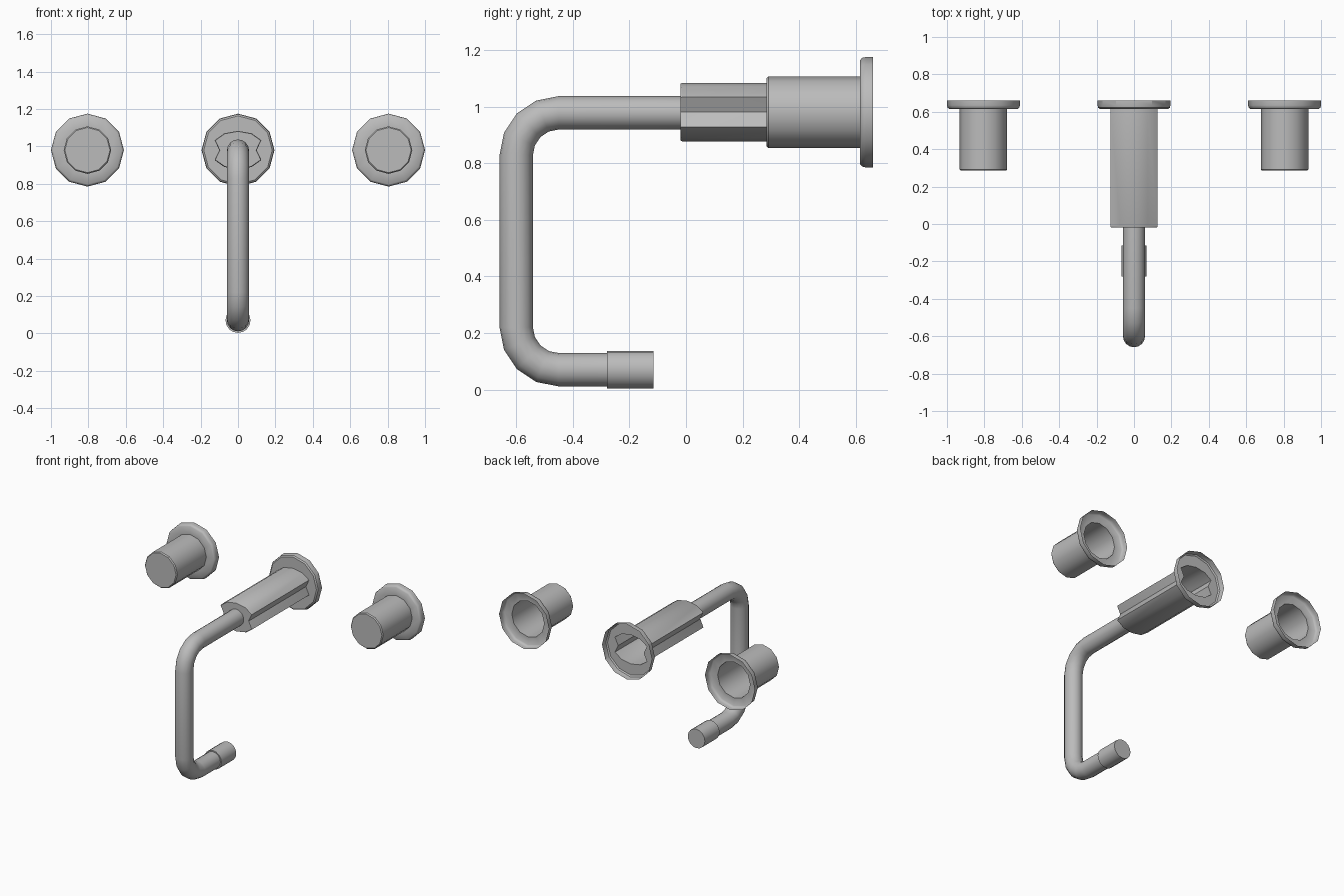
import bpy, bmesh
from math import sin, cos, pi, radians
from mathutils import Vector

cube = bpy.data.objects.get("Cube")
if cube:
    bpy.data.objects.remove(cube, do_unlink=True)

metal = bpy.data.materials.new("brushed grey metal")
metal.use_nodes = True
GREY = (0.5, 0.5, 0.5, 1)
metal.diffuse_color = GREY
metal.node_tree.nodes["Principled BSDF"].inputs["Base Color"].default_value = GREY
AXIS_Z = 0.98


def loft(name, rings, cap_start=True, cap_end=False, angle=40):
    """Skin a list of equal point rings."""
    bm = bmesh.new()
    loops = [[bm.verts.new(p) for p in ring] for ring in rings]
    n = len(loops[0])
    for a, b in zip(loops, loops[1:]):
        for i in range(n):
            j = (i + 1) % n
            bm.faces.new((a[i], a[j], b[j], b[i]))
    if cap_start:
        bm.faces.new(loops[0][::-1])
    if cap_end:
        bm.faces.new(loops[-1])
    bmesh.ops.recalc_face_normals(bm, faces=bm.faces)
    mesh = bpy.data.meshes.new(name)
    bm.to_mesh(mesh)
    bm.free()
    mesh.materials.append(metal)
    ob = bpy.data.objects.new(name, mesh)
    bpy.context.collection.objects.link(ob)
    bpy.ops.object.select_all(action="DESELECT")
    bpy.context.view_layer.objects.active = ob
    ob.select_set(True)
    bpy.ops.object.shade_smooth_by_angle(angle=radians(angle))
    return ob


def circle(r, n):
    return [(r * cos(2 * pi * i / n), r * sin(2 * pi * i / n)) for i in range(n)]


def place(section, x, y, scale=1):
    return [Vector((x + u * scale, y, AXIS_Z + v * scale)) for u, v in section]


def flange(x):
    # turned rim, open at the wall side
    return [place(circle(r, 12), x, y) for r, y in
            ((0.183, 0.615), (0.192, 0.622), (0.195, 0.635), (0.195, 0.66))]


# Side handles: hollow barrels with a flange
barrel = circle(0.127, 12)
for name, x in (("left_handle", 0.805), ("right_handle", -0.805)):
    rings = [place(barrel, x, 0.285, 0.95), place(barrel, x, 0.292), place(barrel, x, 0.615)]
    loft(name, rings + flange(x))

# Central body: grooved sides, same flange
quarter = [(0.10, 0), (0.125, 0.053), (0.073, 0.09), (0, 0.103)]
upper = quarter + [(-u, v) for u, v in quarter[-2::-1]]
grooved = upper + [(u, -v) for u, v in upper[-2:0:-1]]
rings = [place(grooved, 0, -0.02, 0.97), place(grooved, 0, -0.014), place(grooved, 0, 0.615)]
loft("spout_body", rings + flange(0), angle=30)

# Spout: round tube swept through two quarter bends
BEND, STEPS = 0.15, 4
path = [(-0.01, 0.978, 0)]
for cz, start in ((0.828, 0), (0.22, pi / 2)):
    for i in range(STEPS + 1):
        t = start + i * pi / 2 / STEPS
        path.append((-0.45 - BEND * sin(t), cz + BEND * cos(t), t))
path.append((-0.27, 0.07, pi))
tube = circle(0.059, 16)
loft("spout", [[Vector((u, y - v * sin(t), z + v * cos(t))) for u, v in tube]
               for y, z, t in path], cap_end=True)

# Outlet collar at the spout end
tip = circle(0.067, 16)
loft("spout_tip", [[Vector((u, y, 0.07 + v)) for u, v in tip] for y in (-0.28, -0.115)],
     cap_end=True)
